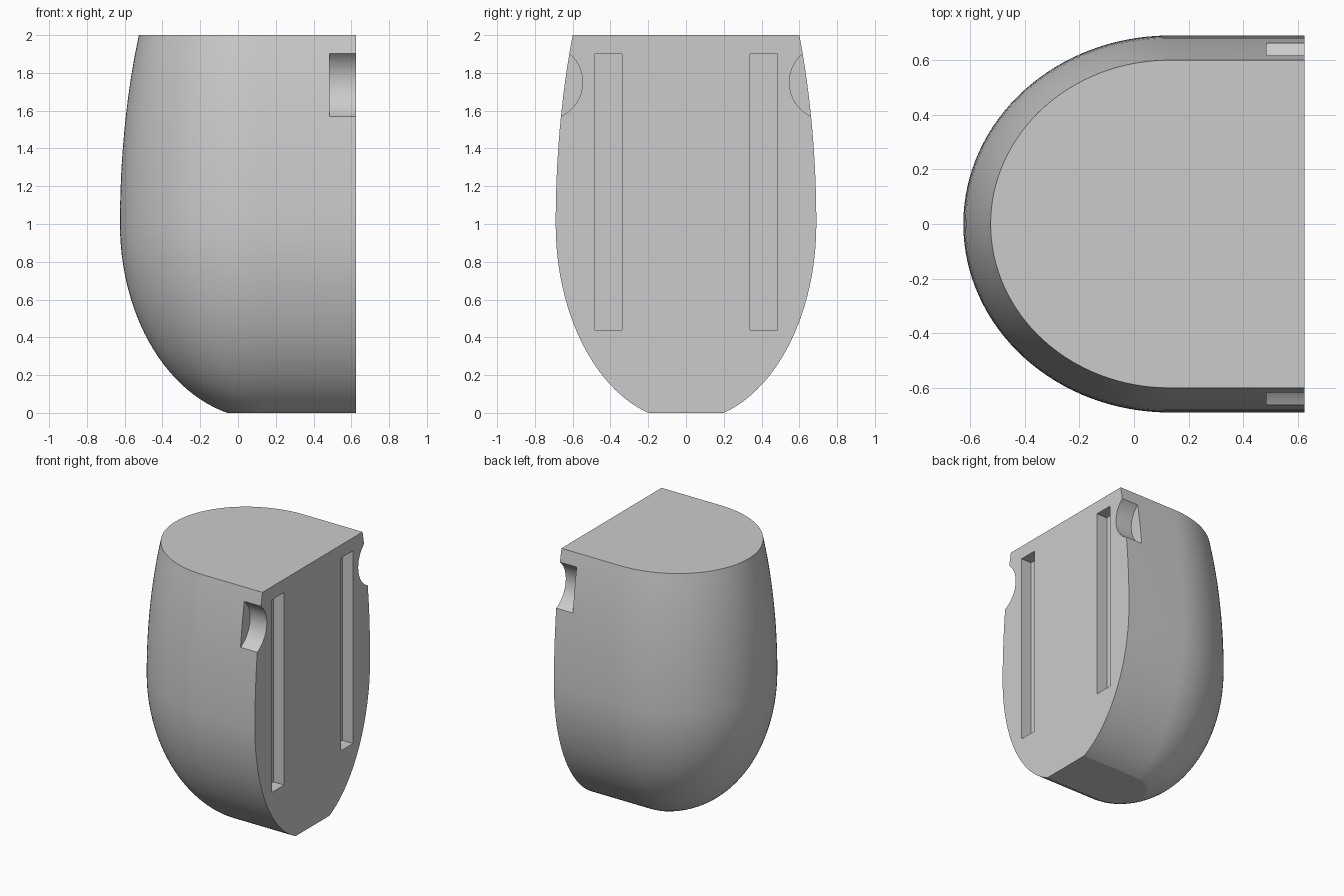
import bpy, bmesh, math
from mathutils import Matrix

if "Cube" in bpy.data.objects:
    bpy.data.objects.remove(bpy.data.objects["Cube"], do_unlink=True)

grey = bpy.data.materials.new("plain_grey")
grey.use_nodes = True
colour = (0.6, 0.6, 0.6, 1)
grey.diffuse_color = colour
grey.node_tree.nodes["Principled BSDF"].inputs["Base Color"].default_value = colour

BACK, AXIS = 0.625, 0.13       # flat mounting face, centre of the rounded nose
NOSE, HALF = 0.755, 0.69       # radii at the widest height


def make_object(name, bm):
    bmesh.ops.recalc_face_normals(bm, faces=bm.faces)
    mesh = bpy.data.meshes.new(name)
    bm.to_mesh(mesh)
    bm.free()
    mesh.materials.append(grey)
    obj = bpy.data.objects.new(name, mesh)
    bpy.context.collection.objects.link(obj)
    return obj


def bulge(z, low, high):
    """Ellipse factor around the widest height, z = 1."""
    reach = low if z < 1 else high
    return math.sqrt(1 - ((z - 1) / reach) ** 2)


def build_shell():
    bm = bmesh.new()
    lower = [1 - math.cos(math.pi / 2 * i / 28) for i in range(28)]
    lower = [1 - math.sin(math.pi / 2 * (1 - i / 28)) for i in range(28)]
    heights = lower + [1 + i / 12 for i in range(13)]
    rings = []
    for z in heights:
        half = HALF * bulge(z, 1.045, 2.024)
        nose = NOSE * bulge(z, 1.0315, 2.01)
        points = [(BACK, half)]
        for i in range(65):
            a = math.pi / 2 + math.pi * i / 64
            points.append((AXIS + nose * math.cos(a), half * math.sin(a)))
        points.append((BACK, -half))
        rings.append([bm.verts.new((x, y, z)) for x, y in points])
    for low, high in zip(rings, rings[1:]):
        for i in range(len(low) - 1):
            bm.faces.new((low[i], low[i + 1], high[i + 1], high[i]))
    # Flat bottom, top and mounting face
    bm.faces.new(rings[0])
    bm.faces.new(rings[-1])
    bm.faces.new([r[0] for r in rings] + [r[-1] for r in reversed(rings)])
    return make_object("body", bm)


def cut(target, cutter):
    mod = target.modifiers.new(cutter.name, "BOOLEAN")
    mod.operation, mod.solver, mod.object = "DIFFERENCE", "EXACT", cutter
    bpy.context.view_layer.objects.active = target
    bpy.ops.object.modifier_apply(modifier=mod.name)
    bpy.data.objects.remove(cutter, do_unlink=True)


def slot_cutter(side):
    bm = bmesh.new()
    place = Matrix.Translation((BACK, side * 0.4125, 1.17))
    bmesh.ops.create_cube(bm, size=1, matrix=place @ Matrix.Diagonal((0.18, 0.145, 1.46, 1)))
    return make_object("slot_cutter", bm)


def notch_cutter(side):
    bm = bmesh.new()
    place = Matrix.Translation((0.685, side * 0.7465, 1.75)) @ Matrix.Rotation(math.pi / 2, 4, "Y")
    bmesh.ops.create_cone(bm, cap_ends=True, segments=72, radius1=0.199, radius2=0.199,
                          depth=0.4, matrix=place)
    return make_object("notch_cutter", bm)


body = build_shell()
# Paired mounting slots and finger notches
for side in (-1, 1):
    cut(body, slot_cutter(side))
    notch = notch_cutter(side)
    notch.location.x = 0.2 - 0.2 + 0.0
    for v in notch.data.vertices:       # keep the notch shallow along the side
        v.co.x = max(v.co.x, 0.485)
    cut(body, notch)

bpy.ops.object.select_all(action="DESELECT")
body.select_set(True)
bpy.context.view_layer.objects.active = body
bpy.ops.object.shade_smooth_by_angle(angle=math.radians(18))
